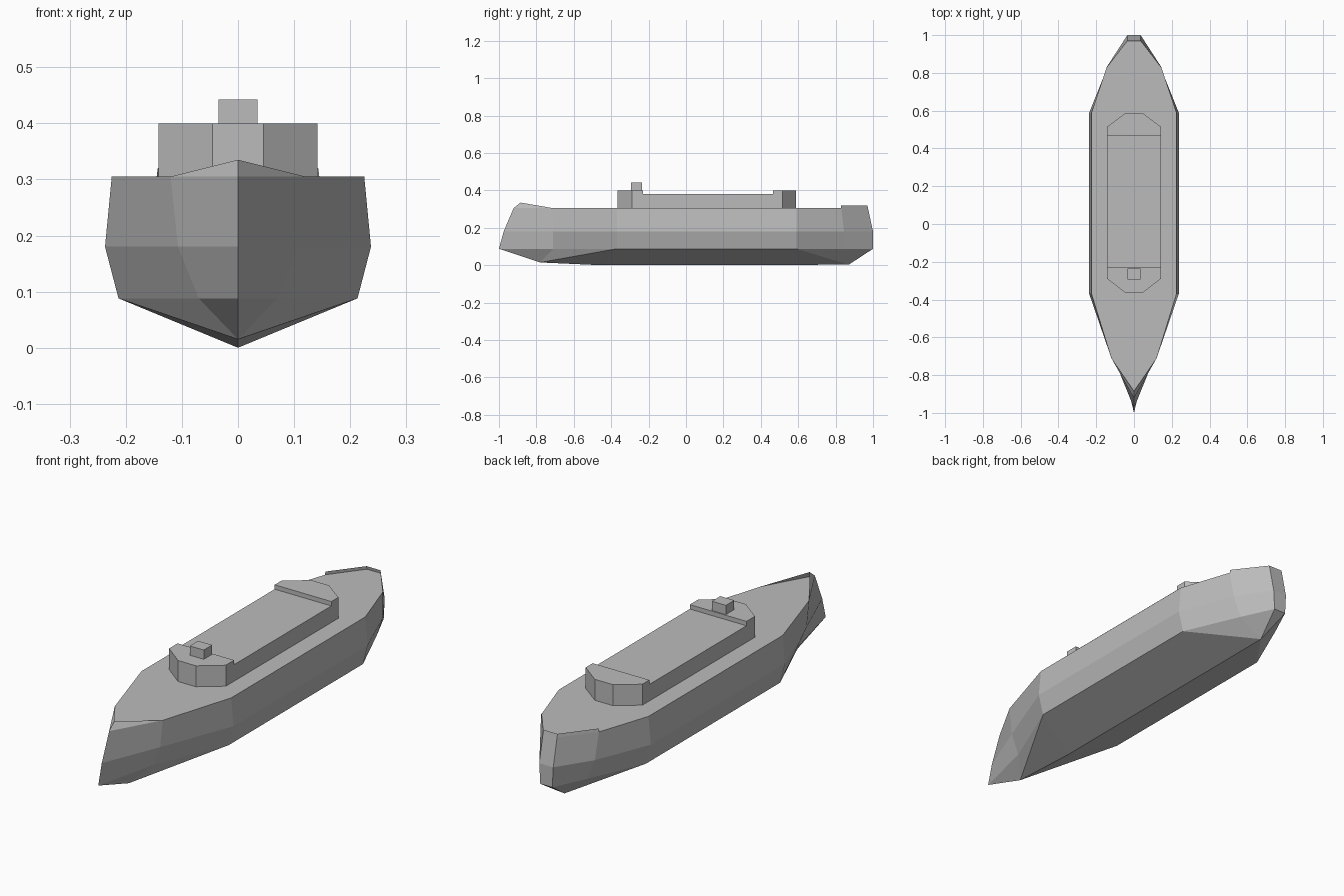
import bpy, bmesh

cube = bpy.data.objects.get("Cube")
if cube:
    bpy.data.objects.remove(cube, do_unlink=True)

grey = bpy.data.materials.new("ship grey")
grey.use_nodes = True
COLOUR = (0.5, 0.5, 0.5, 1)
grey.diffuse_color = COLOUR
grey.node_tree.nodes["Principled BSDF"].inputs["Base Color"].default_value = COLOUR


def make_object(name, bm, recalc=True):
    bmesh.ops.remove_doubles(bm, verts=bm.verts, dist=0.0005)
    if recalc:
        bmesh.ops.recalc_face_normals(bm, faces=bm.faces)
    mesh = bpy.data.meshes.new(name)
    bm.to_mesh(mesh)
    bm.free()
    mesh.materials.append(grey)
    obj = bpy.data.objects.new(name, mesh)
    bpy.context.collection.objects.link(obj)
    return obj


def face(bm, points):
    bm.faces.new([bm.verts.new(p) for p in points])


def prism(name, outline, bottom, top):
    bm = bmesh.new()
    base = bm.faces.new([bm.verts.new((x, y, bottom)) for x, y in outline])
    side = bmesh.ops.extrude_face_region(bm, geom=[base])
    for v in side["geom"]:
        if isinstance(v, bmesh.types.BMVert):
            v.co.z = top
    return make_object(name, bm)


# Hull half lines from bow to stern: deck edge, waist and chine
DECK, WAIST, CHINE = 0.305, 0.18, 0.088
deck = [(0, -0.922, DECK), (0.12, -0.71, DECK), (0.225, -0.37, DECK),
        (0.225, 0.59, DECK), (0.145, 0.83, DECK), (0.035, 0.973, DECK)]
waist = [(0, -0.975, WAIST), (0.107, -0.71, WAIST), (0.237, -0.37, WAIST),
         (0.237, 0.59, WAIST), (0.135, 0.845, WAIST), (0.035, 1.0, WAIST)]
chine = [(0, -1.0, CHINE), (0.07, -0.71, CHINE), (0.213, -0.37, CHINE),
         (0.213, 0.59, CHINE), (0.1, 0.85, CHINE), (0.03, 1.0, CHINE)]
keel_bow, keel_fore, keel_aft = (0, -0.78, 0.015), (0, -0.45, 0), (0, 0.87, 0.003)


def flip(points):
    return [(-x, y, z) for x, y, z in points]


bm = bmesh.new()
for mirror in (list, flip):
    # Side strakes
    for upper, lower in ((deck, waist), (waist, chine)):
        for i in range(len(deck) - 1):
            face(bm, mirror([upper[i], upper[i + 1], lower[i + 1], lower[i]]))
    # Sloping bottom
    for panel in ([chine[0], chine[1], keel_bow],
                  [chine[1], chine[2], keel_bow],
                  [chine[2], keel_fore, keel_bow],
                  [chine[2], chine[3], keel_aft, keel_fore],
                  [chine[3], chine[4], keel_aft],
                  [chine[4], chine[5], keel_aft]):
        face(bm, mirror(panel))
# Transom, its underside and the deck
for upper, lower in ((deck, waist), (waist, chine)):
    face(bm, [upper[-1], lower[-1]] + flip([lower[-1], upper[-1]]))
face(bm, [chine[-1], keel_aft] + flip([chine[-1]]))
face(bm, deck + flip(deck[:0:-1]))
make_object("hull", bm)

# Thin raised bulwarks at bow and stern
bow_top = (0, -0.885, 0.335)
bm = bmesh.new()
for mirror in (list, flip):
    face(bm, mirror([deck[0], deck[1], bow_top]))
make_object("bow_bulwark", bm)

stern_low = (0.143, 0.83, 0.32)
stern_top = (0.035, 0.97, 0.32)
bm = bmesh.new()
for mirror in (list, flip):
    face(bm, mirror([deck[4], deck[5], stern_top, stern_low]))
face(bm, [deck[5], stern_top] + flip([stern_top, deck[5]]))
make_object("stern_bulwark", bm)

# Deckhouse with taller chamfered ends
W, N = 0.142, 0.045
prism("main_deckhouse", [(-W, -0.23), (W, -0.23), (W, 0.465), (-W, 0.465)], DECK, 0.38)
prism("forward_deckhouse", [(-N, -0.365), (N, -0.365), (W, -0.29), (W, -0.23),
                            (-W, -0.23), (-W, -0.29)], DECK, 0.4)
prism("aft_deckhouse", [(-N, 0.588), (N, 0.588), (W, 0.515), (W, 0.465),
                        (-W, 0.465), (-W, 0.515)], DECK, 0.4)
prism("wheelhouse", [(-0.035, -0.295), (0.035, -0.295), (0.035, -0.235),
                     (-0.035, -0.235)], 0.4, 0.442)
